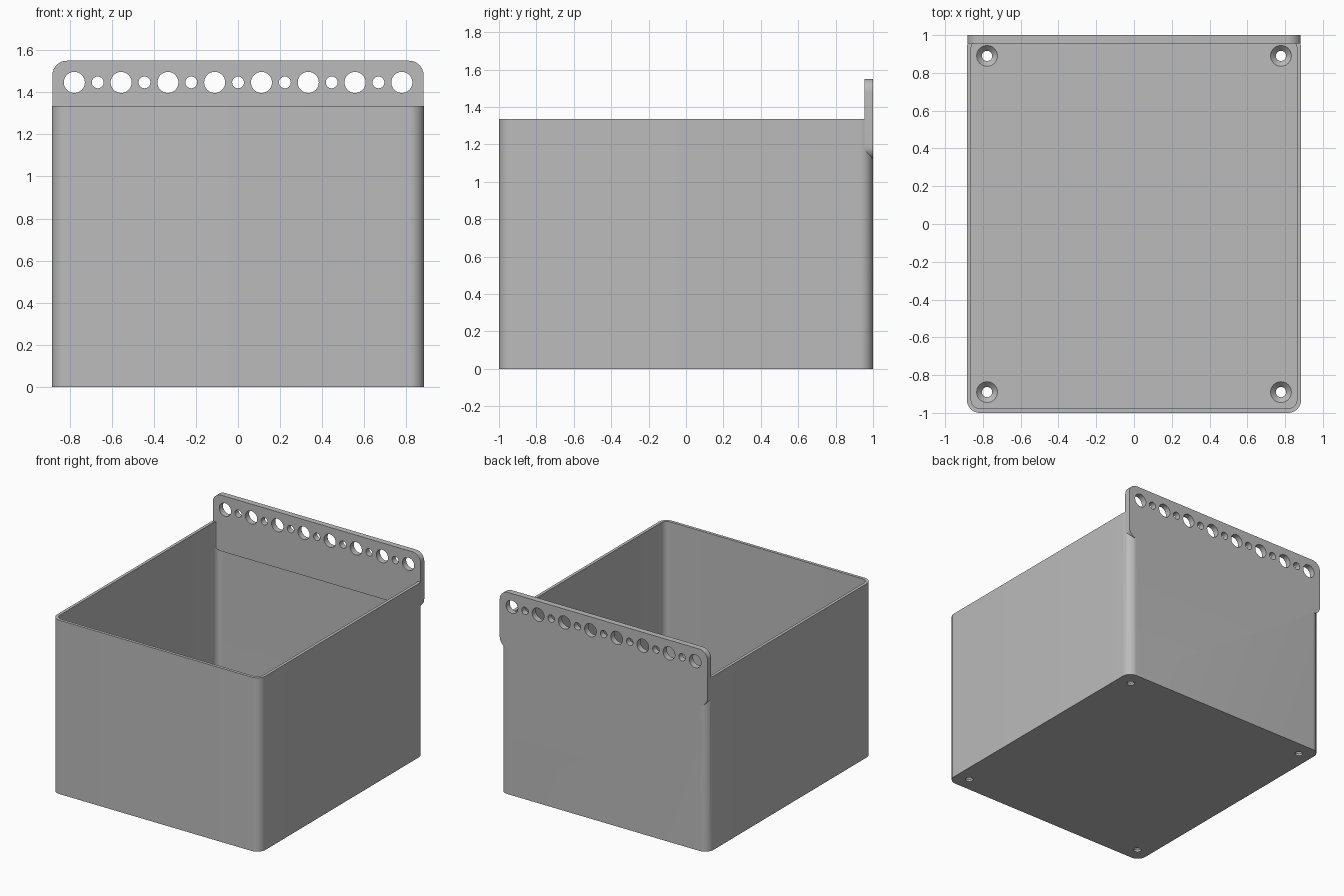
import bpy, bmesh, math
from mathutils import Matrix, Vector

cube = bpy.data.objects.get("Cube")
if cube:
    bpy.data.objects.remove(cube, do_unlink=True)

grey = bpy.data.materials.new("plain grey")
grey.use_nodes = True
colour = (0.5, 0.5, 0.5, 1)
grey.diffuse_color = colour
grey.node_tree.nodes["Principled BSDF"].inputs["Base Color"].default_value = colour

WIDTH, DEPTH, HEIGHT = 1.77, 2.0, 1.335
WALL, FLOOR = 0.023, 0.045
PLATE_LOW, PLATE_TOP, PLATE_THICK = 1.12, 1.55, 0.045


def make_object(name, bm):
    bmesh.ops.recalc_face_normals(bm, faces=bm.faces)
    mesh = bpy.data.meshes.new(name)
    bm.to_mesh(mesh)
    bm.free()
    mesh.materials.append(grey)
    ob = bpy.data.objects.new(name, mesh)
    bpy.context.collection.objects.link(ob)
    return ob


def rounded_slab(name, w, h, radius, thick, matrix, steps=12):
    """Rounded rectangle in XY, extruded along Z, then placed by the matrix."""
    bm = bmesh.new()
    verts = []
    for quarter, (sx, sy) in enumerate(((1, 1), (-1, 1), (-1, -1), (1, -1))):
        for i in range(steps + 1):
            a = (quarter + i / steps) * math.pi / 2
            verts.append(bm.verts.new((sx * (w / 2 - radius) + radius * math.cos(a),
                                       sy * (h / 2 - radius) + radius * math.sin(a), 0)))
    face = bm.faces.new(verts)
    ext = bmesh.ops.extrude_face_region(bm, geom=[face])["geom"]
    bmesh.ops.translate(bm, vec=(0, 0, thick),
                        verts=[v for v in ext if isinstance(v, bmesh.types.BMVert)])
    bm.transform(matrix)
    return make_object(name, bm)


def add_cone(bm, r1, r2, depth, matrix):
    bmesh.ops.create_cone(bm, cap_ends=True, segments=40, radius1=r1, radius2=r2,
                          depth=depth, matrix=matrix)


def combine(target, other, operation):
    """Apply a boolean and discard the helper."""
    mod = target.modifiers.new("join", 'BOOLEAN')
    mod.operation, mod.solver, mod.object = operation, 'EXACT', other
    bpy.context.view_layer.objects.active = target
    bpy.ops.object.modifier_apply(modifier=mod.name)
    bpy.data.objects.remove(other, do_unlink=True)


# Open box with rounded upright edges
box = rounded_slab("storage_box", WIDTH, DEPTH, 0.07, HEIGHT, Matrix())
cavity = rounded_slab("cavity_cutter", WIDTH - 2 * WALL, DEPTH - 2 * WALL, 0.047, HEIGHT,
                      Matrix.Translation((0, 0, FLOOR)))
combine(box, cavity, 'DIFFERENCE')

# Hanging plate, flush with the back of the box
upright = Matrix.Translation((0, DEPTH / 2, (PLATE_LOW + PLATE_TOP) / 2)) @ Matrix.Rotation(math.pi / 2, 4, 'X')
plate = rounded_slab("hanging_plate", 1.765, PLATE_TOP - PLATE_LOW, 0.07, PLATE_THICK, upright)
combine(box, plate, 'UNION')

# Row of alternating large and small holes through the plate
bm = bmesh.new()
for i in range(15):
    r = 0.028 if i % 2 else 0.05
    add_cone(bm, r, r, 0.2, Matrix.Translation((-0.778 + i * 0.1112, 0.98, 1.447))
             @ Matrix.Rotation(math.pi / 2, 4, 'X'))
combine(box, make_object("plate_hole_cutter", bm), 'DIFFERENCE')

# Countersunk screw holes in the floor corners
for name, r1, r2, low, high in (("screw_cutter", 0.027, 0.027, -0.05, 0.1),
                                ("countersink_cutter", 0.027, 0.056, 0.015, FLOOR + 0.001)):
    bm = bmesh.new()
    for x in (-0.778, 0.778):
        for y in (-0.89, 0.89):
            add_cone(bm, r1, r2, high - low, Matrix.Translation((x, y, (low + high) / 2)))
    combine(box, make_object(name, bm), 'DIFFERENCE')

# Smooth the round edges, keep the corners crisp
bpy.ops.object.select_all(action='DESELECT')
box.select_set(True)
bpy.context.view_layer.objects.active = box
bpy.ops.object.shade_smooth_by_angle(angle=math.radians(30))
